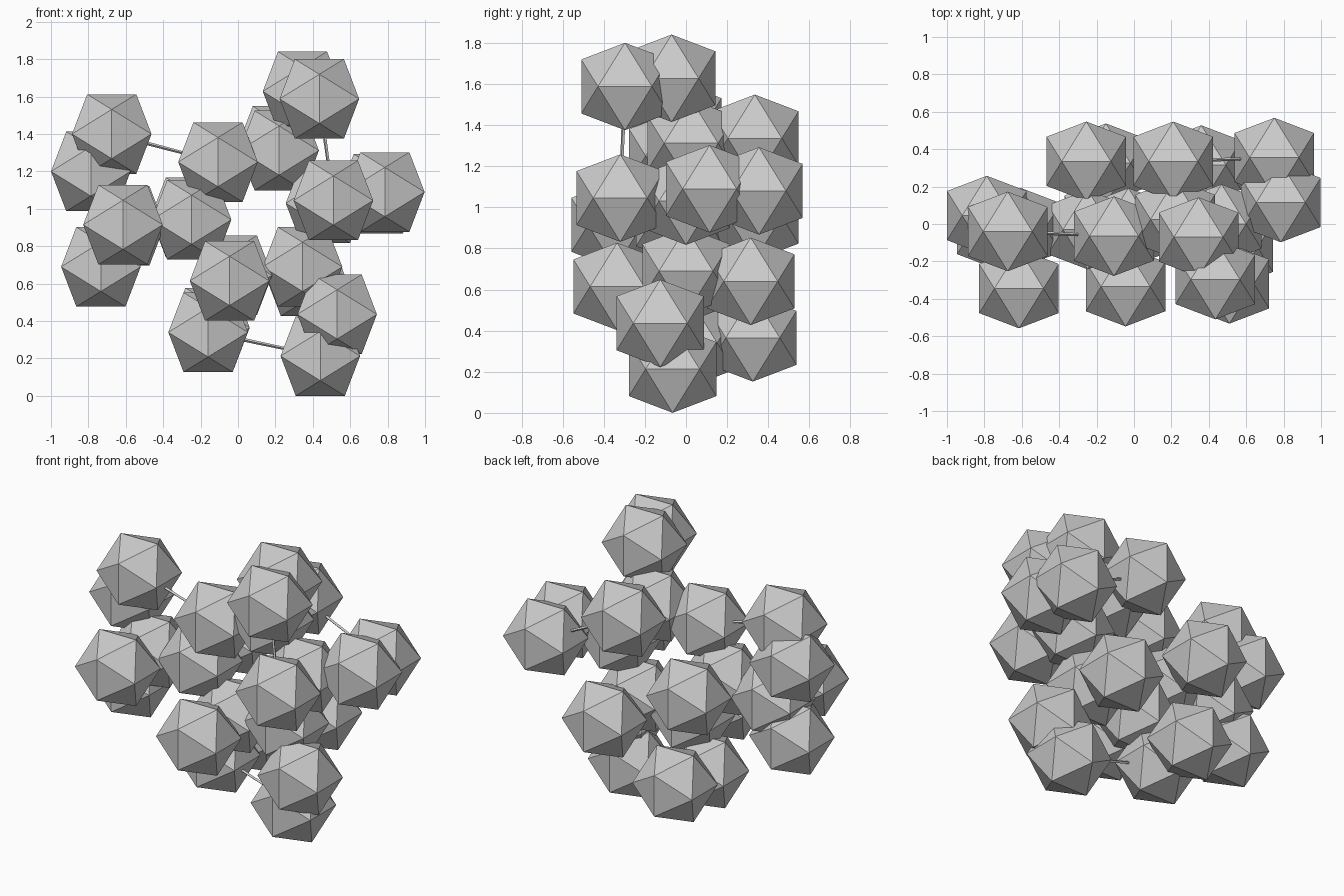
import bpy, bmesh, math
from mathutils import Vector

if "Cube" in bpy.data.objects:
    bpy.data.objects.remove(bpy.data.objects["Cube"])

S = 0.1314                 # half edge of each icosahedron
PHI = (1 + 5 ** 0.5) / 2

# Cluster centres: front, middle and back layers
CENTRES = {
    # front layer
    'A': (-.615, -.345, .915), 'B': (-.045, -.335, .615), 'C': (.51, -.32, 1.045), 'D': (.435, -.297, 1.588),
    # middle layer
    'E': (-.787, .045, 1.20), 'F': (-.675, -.04, 1.40), 'G': (-.605, -.02, .91), 'H': (-.733, -.03, .69),
    'I': (-.107, -.065, 1.25), 'J': (-.248, -.03, .942), 'K': (-.03, -.02, .645), 'L': (-.16, .02, .34),
    'M': (.44, -.065, .213), 'N': (.53, -.125, .436), 'O': (.345, 0, .69), 'P': (.468, 0, 1.03),
    'Q': (.785, .115, 1.09), 'R': (.345, -.07, 1.628), 'S': (.22, .025, 1.312),
    # back layer
    'T': (-.255, .335, .955), 'U': (.21, .335, 1.336), 'V': (.75, .355, 1.08), 'W': (.36, .315, .64),
    'X': (-.15, .325, .365),
}
# Thin rods joining neighbouring clusters
LINKS = "FI FE FG GA GH GJ JI JT JK KB KL LX LM MN NO OW OK OP PC PQ QV PS SU SR SI RD UV DC".split()


def icosahedron(name, loc):
    bm = bmesh.new()
    for a in (-S, S):
        for b in (-S * PHI, S * PHI):
            for co in ((0, b, a), (a, 0, b), (b, a, 0)):
                bm.verts.new(co)
    bmesh.ops.convex_hull(bm, input=bm.verts[:])
    bmesh.ops.recalc_face_normals(bm, faces=bm.faces[:])
    me = bpy.data.meshes.new(name)
    bm.to_mesh(me)
    bm.free()
    ob = bpy.data.objects.new(name, me)
    ob.location = loc
    bpy.context.collection.objects.link(ob)


def rod(name, p, q):
    p, q = Vector(p), Vector(q)
    d = q - p
    bpy.ops.mesh.primitive_cone_add(vertices=4, radius1=.011, radius2=.007, depth=d.length, location=(p + q) / 2)
    ob = bpy.context.object
    ob.name = name
    ob.rotation_euler = d.to_track_quat('Z', 'Y').to_euler()


# Faceted clusters
for i, c in enumerate(CENTRES.values()):
    icosahedron(f"cluster_{i + 1}", c)

# Connecting rods
for i, (a, b) in enumerate(LINKS):
    rod(f"rod_{i + 1}", CENTRES[a], CENTRES[b])
